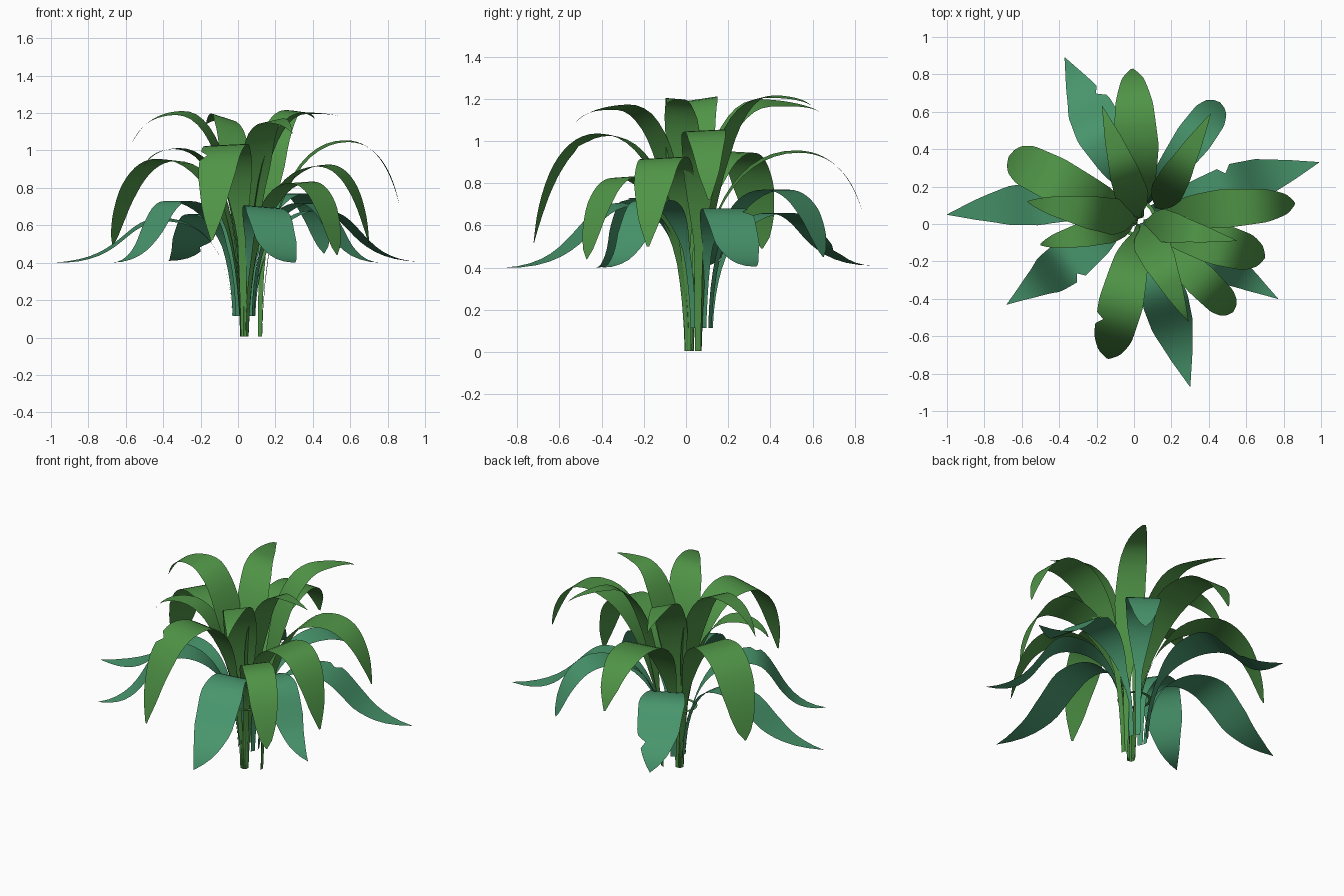
import bpy
import bmesh
import math
from mathutils import Vector

cube = bpy.data.objects.get("Cube")
if cube:
    bpy.data.objects.remove(cube)


def make_material(name, colour):
    mat = bpy.data.materials.new(name)
    mat.use_nodes = True
    mat.diffuse_color = colour
    shader = mat.node_tree.nodes["Principled BSDF"]
    shader.inputs["Base Color"].default_value = colour
    shader.inputs["Roughness"].default_value = 0.8
    return mat


leaf_green = make_material("leaf green", (0.08, 0.3, 0.063, 1))
blue_green = make_material("blue green", (0.064, 0.3, 0.15, 1))


def finish(bm, name, mat):
    mesh = bpy.data.meshes.new(name)
    bm.to_mesh(mesh)
    bm.free()
    mesh.materials.append(mat)
    for poly in mesh.polygons:
        poly.use_smooth = True
    obj = bpy.data.objects.new(name, mesh)
    bpy.context.collection.objects.link(obj)


def bezier(a, b, c, d, t):
    u = 1 - t
    return a * u**3 + b * (3 * u * u * t) + c * (3 * u * t * t) + d * t**3


# Leaf outlines: (fraction of length, fraction of full width)
ROUNDED = [(0, .13), (.3, .2), (.5, .75), (.68, 1), (.82, .92), (.92, .64), (.97, .36), (1, .03)]
TAPERED = [(0, .13), (.3, .2), (.5, .75), (.66, 1), (.8, .85), (.92, .48), (1, .05)]
POINTED = [(0, .13), (.28, .2), (.45, .7), (.6, 1), (.75, .9), (.88, .5), (1, .01)]


def width_at(outline, s):
    for (s0, w0), (s1, w1) in zip(outline, outline[1:]):
        if s <= s1:
            return w0 + (w1 - w0) * (s - s0) / (s1 - s0)
    return outline[-1][1]


def arch(reach, base_z, peak_z, tip_z, peak, flare):
    """Side profile of a leaf: an upright stem, then a drooping or flaring blade."""
    rest = 1 - peak
    start = Vector((0, base_z))
    top = Vector((peak * reach, peak_z))
    end = Vector((reach, tip_z))
    rise = (start, Vector((0.015, base_z + 0.7 * (peak_z - base_z))),
            Vector((top.x * 0.44, peak_z)), top)
    if flare:
        fall = (top, Vector(((peak + 0.38 * rest) * reach, peak_z)),
                Vector(((peak + 0.33 * rest) * reach, tip_z)), end)
    else:
        fall = (top, Vector(((peak + 0.55 * rest) * reach, peak_z)),
                Vector(((1 - 0.15 * rest) * reach, tip_z + 0.55 * (peak_z - tip_z))), end)
    steps = 14
    points = [bezier(*rise, i / steps) for i in range(steps)]
    return points + [bezier(*fall, i / steps) for i in range(steps + 1)]


def leaf(name, mat, base, tip, peak_z, peak, width, outline,
         flare=False, tear=None, roll=0, bend=0):
    base, tip = Vector(base), Vector(tip)
    run = (tip - base).to_2d()
    out = run.normalized().to_3d()
    across = Vector((-out.y, out.x, 0))
    profile = arch(run.length, base.z, peak_z, tip.z, peak, flare)
    lengths = [0]
    for p, q in zip(profile, profile[1:]):
        lengths.append(lengths[-1] + (q - p).length)
    bm = bmesh.new()
    previous = None
    torn = False
    for p, length in zip(profile, lengths):
        s = length / lengths[-1]
        left = right = width * width_at(outline, s) / 2
        # A small notch torn out of one edge
        if tear and not torn and s >= tear[0]:
            torn = True
            if tear[1] > 0:
                left *= 0.65
            else:
                right *= 0.65
        # The blade rolls and bends sideways as it leaves the stem
        side = (across + Vector((0, 0, roll * min(1, 2 * s)))).normalized()
        sway = bend * math.sin(math.pi * p.x / run.length)
        centre = base + out * p.x + across * sway
        centre.z = p.y
        row = [bm.verts.new(centre - side * right), bm.verts.new(centre + side * left)]
        if previous:
            bm.faces.new((previous[0], row[0], row[1], previous[1]))
        previous = row
    finish(bm, name, mat)


def foot(centre, tip, spread, z):
    away = (Vector(tip[:2]) - Vector(centre)).normalized() * spread
    return centre[0] + away.x, centre[1] + away.y, z


low_root, main_root, side_root = (.03, .065), (.035, .015), (.11, .055)

# Low blue-green leaves: name, tip, peak height, peak position, width, tear, roll, bend
low_leaves = [
    ("back_right", (-.37, .89, .41), .66, .42, .27, (.8, -1), 0, 0),
    ("left_back", (.99, .33, .405), .68, .38, .24, (.58, 1), 0, 0),
    ("left_front", (.77, -.40, .40), .72, .42, .20, None, 0, 0),
    ("front", (.30, -.87, .40), .70, .32, .25, None, -.08, 0),
    ("right_front", (-.68, -.43, .40), .73, .46, .24, (.6, 1), 0, 0),
    ("right", (-1, .05, .40), .63, .38, .23, None, -.1, -.05),
]
for name, tip, peak_z, peak, width, tear, roll, bend in low_leaves:
    leaf("low_leaf_" + name, blue_green, foot(low_root, tip, .06, .115), tip,
         peak_z, peak, width, POINTED, True, tear, roll, bend)

# The one low leaf with a rounded, hanging tip
back_left_tip = (.46, .65, .45)
leaf("low_leaf_back_left", blue_green, foot(low_root, back_left_tip, .06, .115),
     back_left_tip, .77, .58, .2, ROUNDED)

# Drooping middle leaves
middle_leaves = [
    ("back", main_root, (-.01, .83, .68), .95, .62, .24, TAPERED, None),
    ("left", side_root, (.86, .11, .72), 1.05, .62, .21, TAPERED, None),
    ("left_front", main_root, (.70, -.18, .50), .92, .62, .23, TAPERED, None),
    ("front_left", main_root, (.53, -.47, .44), .83, .60, .18, ROUNDED, None),
    ("front", main_root, (-.14, -.72, .52), 1.03, .54, .24, TAPERED, (.71, -1)),
    ("right_back", main_root, (-.67, .36, .49), .95, .58, .24, ROUNDED, None),
    ("right_front", main_root, (-.50, -.11, .92), 1.01, .66, .16, TAPERED, None),
]
for name, root, tip, peak_z, peak, width, outline, tear in middle_leaves:
    leaf("middle_leaf_" + name, leaf_green, foot(root, tip, .018, .005), tip,
         peak_z, peak, width, outline, False, tear, .05)

# High arching crown leaves
crown_leaves = [
    ("back_right", main_root, (-.17, .63, 1.14), 1.18, .58, .19, .3),
    ("back_left", side_root, (.41, .59, 1.17), 1.21, .62, .18, .12),
    ("left", main_root, (.55, -.09, 1.18), 1.20, .62, .18, -.08),
    ("front_left", main_root, (.29, -.52, 1.09), 1.16, .58, .20, .2),
    ("right", main_root, (-.57, .12, 1.03), 1.20, .56, .20, -.15),
]
for name, root, tip, peak_z, peak, width, roll in crown_leaves:
    leaf("crown_leaf_" + name, leaf_green, foot(root, tip, .015, .005), tip,
         peak_z, peak, width, POINTED, roll=roll)

# Thin flat band around the stems
bm = bmesh.new()
count = 20
rings = [[bm.verts.new((.02 + r * math.cos(a), .03 + r * math.sin(a), .402))
          for a in (math.tau * i / count for i in range(count))] for r in (.08, .1)]
for i in range(count):
    j = (i + 1) % count
    bm.faces.new((rings[0][i], rings[1][i], rings[1][j], rings[0][j]))
finish(bm, "stem_band", leaf_green)
